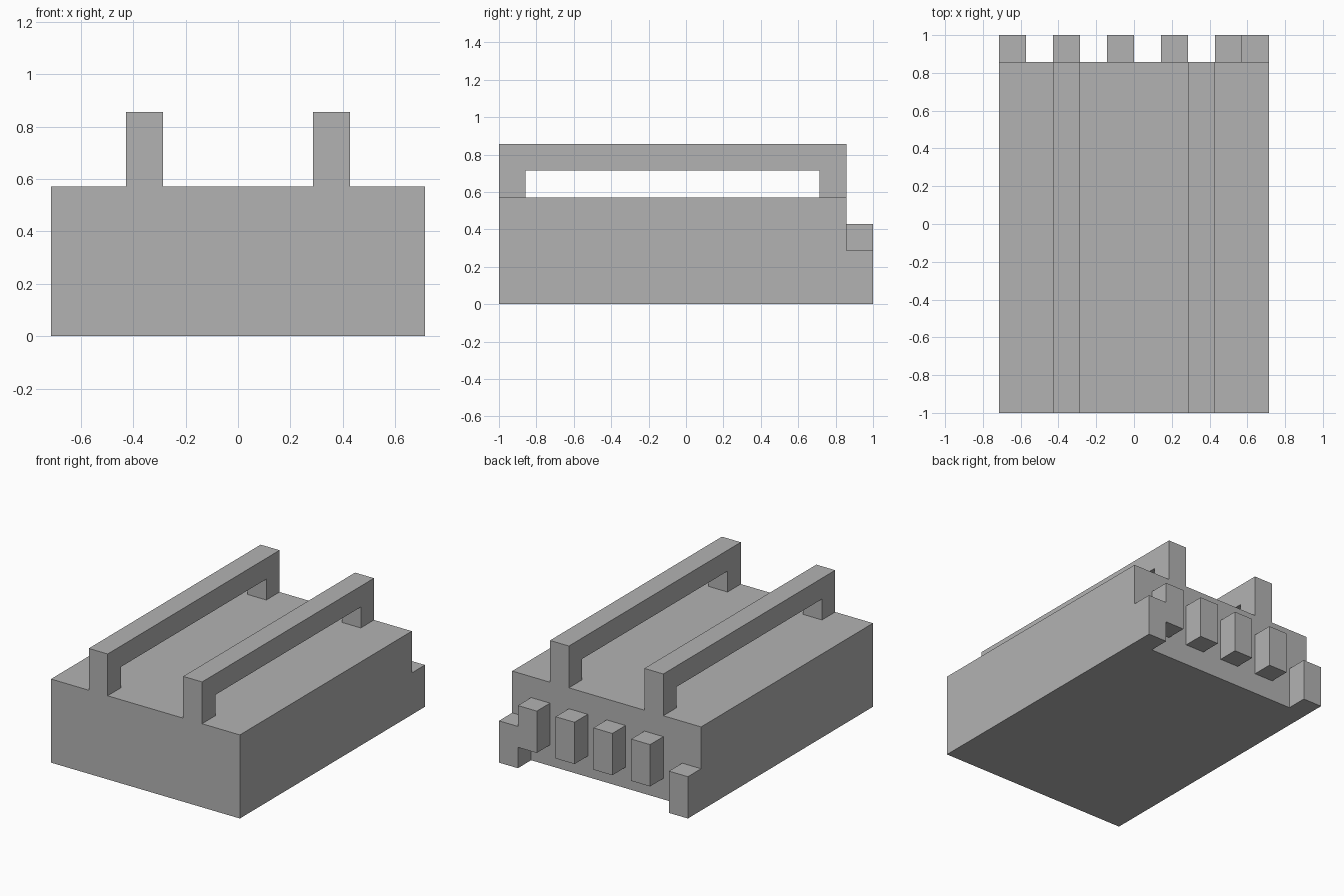
import bpy
import bmesh

cube = bpy.data.objects.get("Cube")
if cube:
    bpy.data.objects.remove(cube, do_unlink=True)

U = 1 / 7  # grid module: the model is 10 x 14 x 6 modules

grey = bpy.data.materials.new("plain_grey")
grey.use_nodes = True
colour = (0.45, 0.45, 0.45, 1)
grey.diffuse_color = colour
grey.node_tree.nodes["Principled BSDF"].inputs["Base Color"].default_value = colour


def extrude_profile(name, profile, x0, x1):
    """Extrude a closed (y, z) outline, in modules, from x0 to x1."""
    bm = bmesh.new()
    face = bm.faces.new([bm.verts.new((x0 * U, y * U, z * U)) for y, z in profile])
    result = bmesh.ops.extrude_face_region(bm, geom=[face])
    moved = [v for v in result["geom"] if isinstance(v, bmesh.types.BMVert)]
    bmesh.ops.translate(bm, verts=moved, vec=((x1 - x0) * U, 0, 0))
    bmesh.ops.recalc_face_normals(bm, faces=bm.faces)
    mesh = bpy.data.meshes.new(name)
    bm.to_mesh(mesh)
    bm.free()
    mesh.materials.append(grey)
    obj = bpy.data.objects.new(name, mesh)
    bpy.context.collection.objects.link(obj)
    return obj


def box(name, x0, x1, y0, y1, z0, z1):
    return extrude_profile(name, [(y0, z0), (y1, z0), (y1, z1), (y0, z1)], x0, x1)


# Main block
box("body", -5, 5, -7, 6, 0, 4)

# Two long bridge-shaped rails on top
rail = [(-7, 4), (-6, 4), (-6, 5), (5, 5), (5, 4), (6, 4), (6, 6), (-7, 6)]
for side, x in (("right", -3), ("left", 2)):
    extrude_profile(side + "_rail", rail, x, x + 1)

# Low corner pegs on the back
for side, x in (("right", -5), ("left", 4)):
    box(side + "_corner_peg", x, x + 1, 6, 7, 0, 2)

# Raised row of pegs between them
for i, x in enumerate(range(-3, 4, 2)):
    box(f"back_peg_{i + 1}", x, x + 1, 6, 7, 1, 3)
